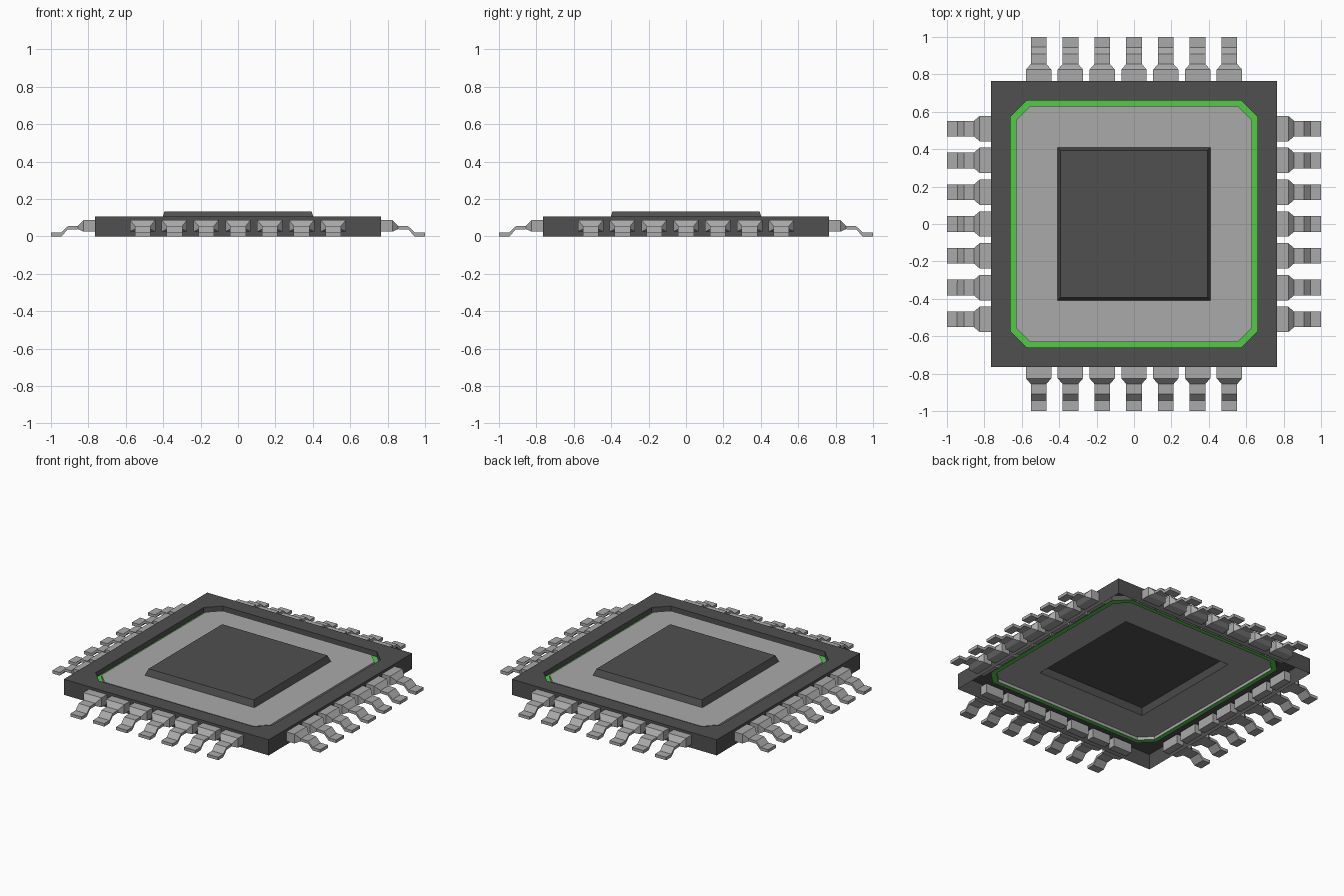
import bpy, bmesh
from math import pi
from mathutils import Matrix

if "Cube" in bpy.data.objects:
    bpy.data.objects.remove(bpy.data.objects["Cube"])


def material(name, rgb):
    m = bpy.data.materials.new(name)
    m.diffuse_color = (*rgb, 1)
    m.use_nodes = True
    m.node_tree.nodes["Principled BSDF"].inputs["Base Color"].default_value = m.diffuse_color
    return m


DARK = material("dark_plastic", (0.08, 0.08, 0.08))
GREEN = material("green_trim", (0.08, 0.6, 0.06))
METAL = material("grey_metal", (0.4, 0.4, 0.4))


def finish(name, bm, mat):
    bmesh.ops.remove_doubles(bm, verts=bm.verts, dist=1e-5)
    me = bpy.data.meshes.new(name)
    bm.to_mesh(me)
    bm.free()
    me.materials.append(mat)
    ob = bpy.data.objects.new(name, me)
    bpy.context.collection.objects.link(ob)
    return ob


def skin(bm, loops):
    for a, b in zip(loops, loops[1:]):
        n = len(a)
        for i in range(n):
            j = (i + 1) % n
            bm.faces.new((a[i], a[j], b[j], b[i]))


def shell(name, rings, mat, cap=False):
    """Skin nested squares given as (half size, corner cut, height)."""
    bm = bmesh.new()
    loops = []
    for h, c, z in rings:
        k = h - c
        pts = [(h, -k), (h, k), (k, h), (-k, h), (-h, k), (-h, -k), (-k, -h), (k, -h)]
        loops.append([bm.verts.new((x, y, z)) for x, y in pts])
    skin(bm, loops)
    if cap:
        bm.faces.new(loops[-1])
    return finish(name, bm, mat)


# Open-bottomed housing, sunken green trim, raised plate and central die
shell("housing", [(0.765, 0, 0), (0.765, 0, 0.105), (0.66, 0.085, 0.105), (0.66, 0.085, 0.07)], DARK)
shell("green_ring", [(0.66, 0.085, 0.07), (0.63, 0.075, 0.07)], GREEN)
shell("plate", [(0.63, 0.075, 0.07), (0.63, 0.075, 0.09), (0.408, 0, 0.09)], METAL)
shell("die_cap", [(0.408, 0, 0.09), (0.393, 0, 0.133)], DARK, cap=True)

# Lead cross-sections: distance from centre, half width, bottom, top
LEAD = [(0.715, 0.068, 0.025, 0.088), (0.825, 0.068, 0.025, 0.088),
        (0.855, 0.042, 0.038, 0.056), (0.91, 0.042, 0.036, 0.054),
        (0.945, 0.042, 0.0, 0.02), (1.0, 0.042, 0.0, 0.02)]


def add_lead(bm, offset, turn):
    loops = []
    for d, w, lo, hi in LEAD:
        pts = [(d, offset - w, lo), (d, offset + w, lo), (d, offset + w, hi), (d, offset - w, hi)]
        loops.append([bm.verts.new(turn @ Matrix.Translation(p).translation) for p in pts])
    skin(bm, loops[::-1])
    bm.faces.new(loops[0][::-1])
    bm.faces.new(loops[-1])


# Seven leads on each of the four sides
for s, side in enumerate(("right", "back", "left", "front")):
    bm = bmesh.new()
    for i in range(-3, 4):
        add_lead(bm, i * 0.17, Matrix.Rotation(s * pi / 2, 4, 'Z'))
    bmesh.ops.recalc_face_normals(bm, faces=bm.faces)
    finish(side + "_leads", bm, METAL)
